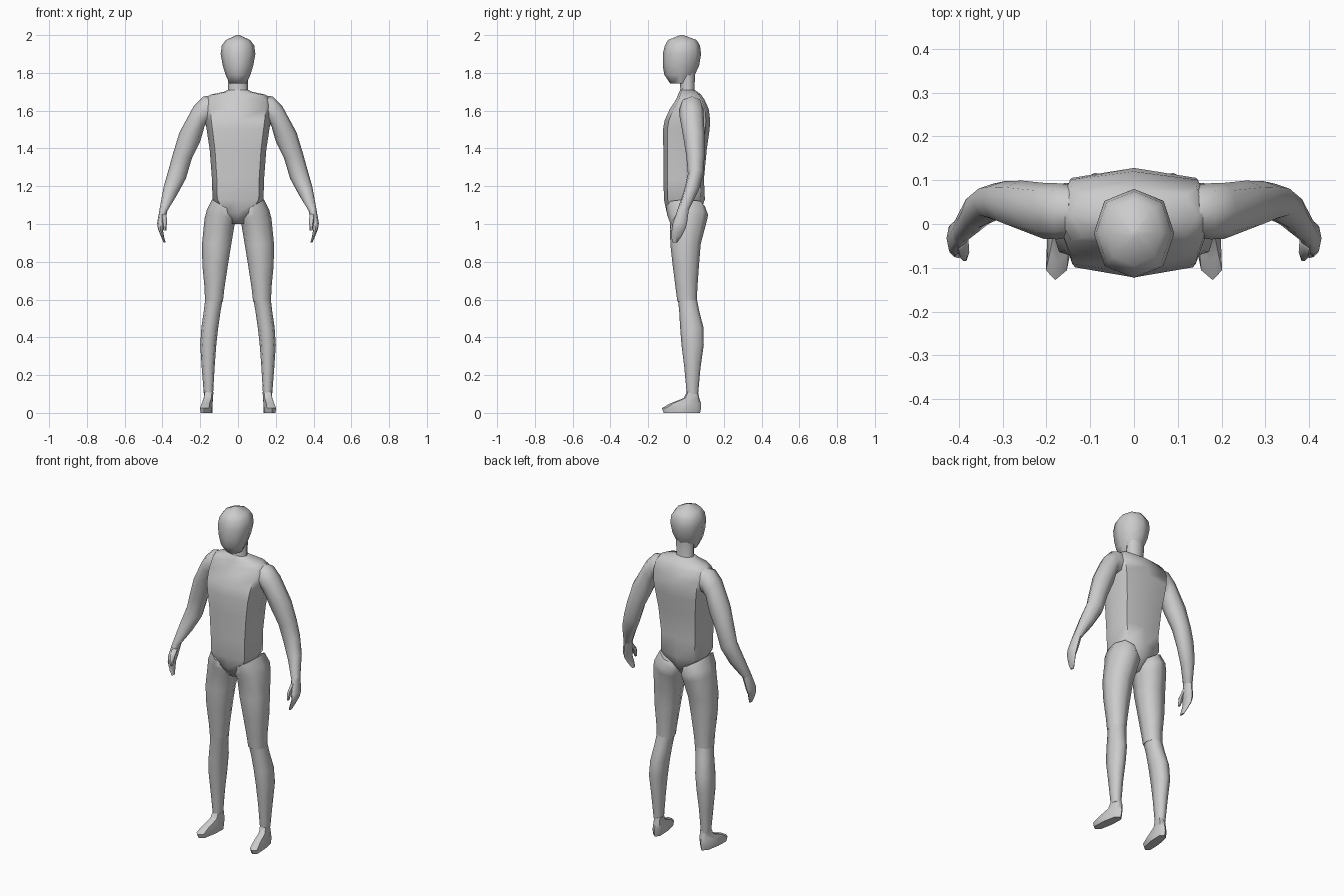
import bpy, bmesh, math

skin = bpy.data.materials.new("plain grey")
skin.diffuse_color = (0.6, 0.6, 0.6, 1)


def spow(v, e):
    return math.copysign(abs(v) ** e, v) if abs(v) > 1e-6 else 0.0


def loft(name, rings, power=0.9, sides=8, mirror=False, shear=0.0, angle=60):
    """Rings: (outer x, outer z, inner x, inner z, front y, back y)."""
    for s in ((1, -1) if mirror else (1,)):
        bm = bmesh.new()
        loops = []
        for xo, zo, xi, zi, yf, yb in rings:
            loop = []
            for k in range(sides):
                a = 2 * math.pi * k / sides
                u, v = spow(math.cos(a), power), spow(math.sin(a), power)
                x = (xo + xi) / 2 + u * (xo - xi) / 2
                z = (zo + zi) / 2 + u * (zo - zi) / 2
                y = (yf + yb) / 2 + v * (yb - yf) / 2
                loop.append(bm.verts.new((s * (x + shear * y), y, z)))
            loops.append(loop)
        for a, b in zip(loops, loops[1:]):
            for k in range(sides):
                j = (k + 1) % sides
                bm.faces.new((a[k], a[j], b[j], b[k]))
        bm.faces.new(loops[0])
        bm.faces.new(loops[-1])
        bmesh.ops.recalc_face_normals(bm, faces=bm.faces)
        full = name if not mirror else ("left_" if s > 0 else "right_") + name
        me = bpy.data.meshes.new(full)
        bm.to_mesh(me)
        bm.free()
        me.materials.append(skin)
        ob = bpy.data.objects.new(full, me)
        bpy.context.collection.objects.link(ob)
        bpy.ops.object.select_all(action='DESELECT')
        ob.select_set(True)
        bpy.context.view_layer.objects.active = ob
        bpy.ops.object.shade_smooth_by_angle(angle=math.radians(angle))


def level(rows):
    """Symmetric horizontal rings from (z, half width, front y, back y)."""
    return [(w, z, -w, z, f, b) for z, w, f, b in rows]


# Head and neck
loft("head", level([
    (1.745, 0.045, -0.085, 0.02), (1.79, 0.066, -0.115, 0.047),
    (1.84, 0.081, -0.123, 0.07), (1.90, 0.092, -0.123, 0.08),
    (1.945, 0.086, -0.112, 0.074), (1.974, 0.064, -0.095, 0.056),
    (2.0, 0.008, -0.03, -0.014)]))
loft("neck", level([
    (1.68, 0.06, -0.035, 0.055), (1.715, 0.053, -0.03, 0.045),
    (1.80, 0.055, -0.035, 0.048)]))

# Torso, narrowing to the crotch
loft("torso", level([
    (1.0, 0.035, -0.065, 0.03), (1.06, 0.085, -0.102, 0.075),
    (1.13, 0.135, -0.117, 0.10), (1.24, 0.138, -0.119, 0.095),
    (1.395, 0.15, -0.12, 0.11), (1.50, 0.166, -0.122, 0.125),
    (1.55, 0.174, -0.113, 0.128), (1.61, 0.18, -0.085, 0.12),
    (1.66, 0.176, -0.052, 0.097), (1.685, 0.145, -0.042, 0.08),
    (1.70, 0.075, -0.035, 0.06), (1.71, 0.053, -0.03, 0.046)]), power=0.6)

# Arms with hands and thumbs
loft("arm", [
    (0.15, 1.68, 0.13, 1.53, -0.03, 0.09),
    (0.185, 1.675, 0.165, 1.535, -0.035, 0.093),
    (0.235, 1.623, 0.178, 1.515, -0.034, 0.094),
    (0.31, 1.485, 0.199, 1.44, -0.015, 0.099),
    (0.345, 1.37, 0.245, 1.345, 0.002, 0.098),
    (0.367, 1.29, 0.276, 1.24, 0.01, 0.092),
    (0.393, 1.20, 0.322, 1.155, -0.01, 0.067),
    (0.415, 1.08, 0.374, 1.07, -0.045, 0.015)], mirror=True)
loft("hand", [
    (0.415, 1.08, 0.374, 1.07, -0.045, 0.015),
    (0.428, 1.005, 0.388, 1.00, -0.07, 0.005),
    (0.424, 0.975, 0.397, 0.965, -0.075, -0.005),
    (0.408, 0.935, 0.391, 0.93, -0.078, -0.025),
    (0.395, 0.903, 0.383, 0.903, -0.072, -0.045)], mirror=True)
loft("thumb", [
    (0.41, 1.06, 0.378, 1.05, -0.05, -0.02),
    (0.402, 1.01, 0.376, 1.01, -0.08, -0.05),
    (0.393, 0.965, 0.38, 0.965, -0.086, -0.068)], sides=6, mirror=True)

# Legs: slanted hip joint, thigh, shin
loft("thigh", [
    (0.138, 1.13, 0.02, 1.06, -0.105, 0.10),
    (0.165, 1.075, 0.012, 1.02, -0.10, 0.117),
    (0.177, 1.03, 0.02, 0.985, -0.085, 0.108),
    (0.19, 0.90, 0.036, 0.89, -0.083, 0.078),
    (0.189, 0.785, 0.053, 0.785, -0.071, 0.069),
    (0.177, 0.66, 0.072, 0.66, -0.055, 0.06),
    (0.175, 0.59, 0.08, 0.59, -0.046, 0.058)], power=0.8, mirror=True)
loft("shin", [
    (0.174, 0.60, 0.081, 0.60, -0.043, 0.058),
    (0.181, 0.54, 0.092, 0.54, -0.036, 0.07),
    (0.194, 0.45, 0.105, 0.45, -0.031, 0.093),
    (0.20, 0.36, 0.115, 0.36, -0.024, 0.094),
    (0.192, 0.24, 0.124, 0.24, -0.009, 0.077),
    (0.181, 0.10, 0.132, 0.10, 0.004, 0.064)], power=0.8, mirror=True)

# Feet, turned slightly outward
loft("foot", [
    (0.193, 0.0, 0.136, 0.0, -0.118, 0.074),
    (0.195, 0.025, 0.134, 0.025, -0.128, 0.08),
    (0.19, 0.05, 0.136, 0.05, -0.085, 0.08),
    (0.185, 0.078, 0.136, 0.078, -0.012, 0.07),
    (0.183, 0.11, 0.134, 0.11, 0.004, 0.064)],
    power=0.7, mirror=True, shear=-0.12, angle=50)
